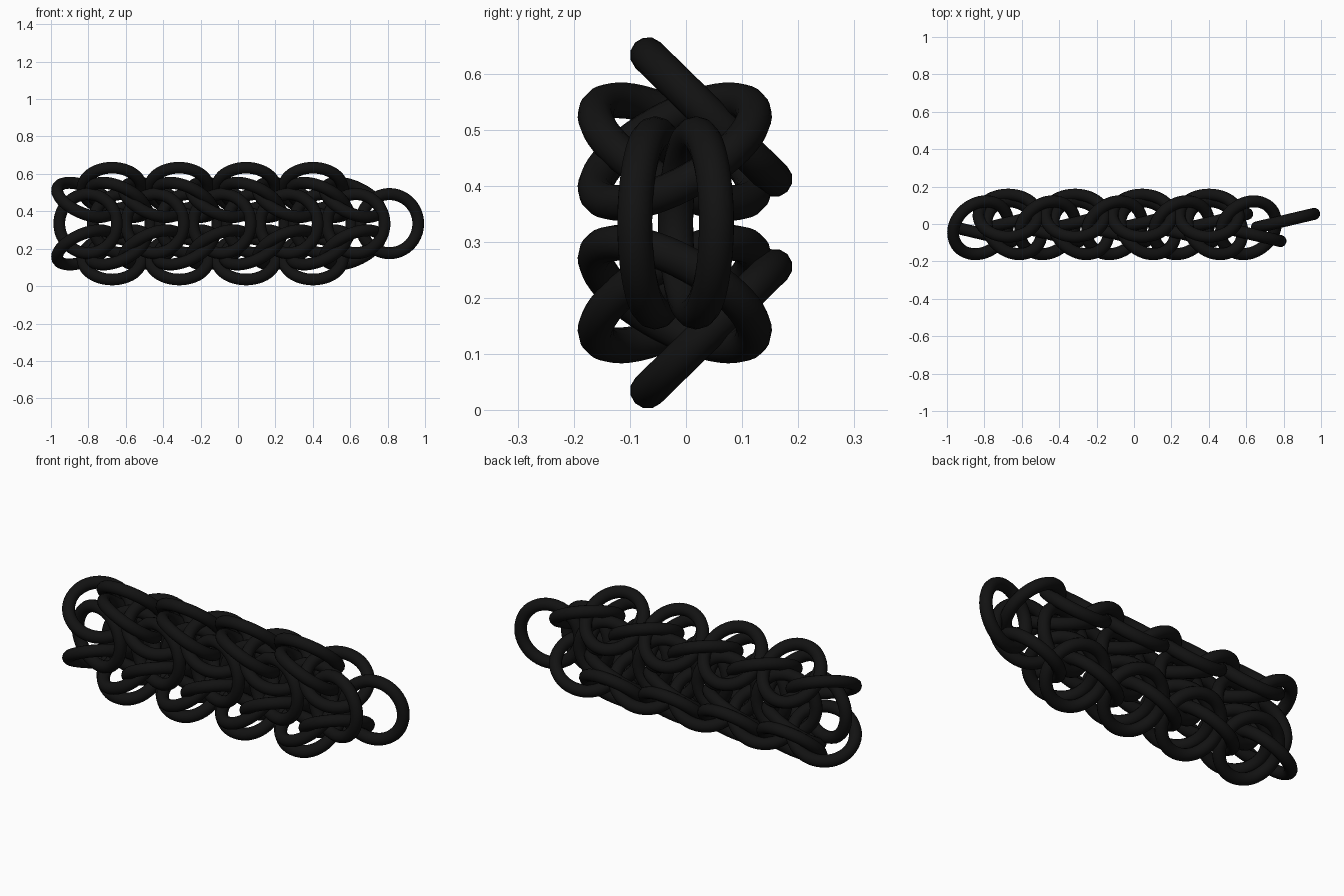
import bpy
from mathutils import Vector

if "Cube" in bpy.data.objects:
    bpy.data.objects.remove(bpy.data.objects["Cube"])

R, TUBE = 0.158, 0.032      # ring radius and wire radius
PITCH = 0.358               # spacing of rings along each row
MID_Z = 0.334               # the weave is mirrored above and below this height

mat = bpy.data.materials.new("black_wire")
mat.diffuse_color = (0.006, 0.006, 0.006, 1)
mat.use_nodes = True
mat.node_tree.nodes["Principled BSDF"].inputs["Base Color"].default_value = mat.diffuse_color


def ring(name, centre, normal):
    rot = Vector((0, 0, 1)).rotation_difference(Vector(normal)).to_euler()
    bpy.ops.mesh.primitive_torus_add(major_radius=R, minor_radius=TUBE,
                                     major_segments=48, minor_segments=12,
                                     location=centre, rotation=rot)
    ob = bpy.context.object
    ob.name = name
    ob.data.materials.append(mat)
    bpy.ops.object.shade_smooth()


def row(name, count, centre, normal, mirrored=True):
    x, y, z = centre
    nx, ny, nz = normal
    for i in range(count):
        px = x + i * PITCH
        if mirrored:
            ring(name + "_upper", (px, y, MID_Z + z), (nx, ny, nz))
            ring(name + "_lower", (px, y, MID_Z - z), (nx, ny, -nz))
        else:
            ring(name, (px, y, MID_Z + z), normal)


# central chain: two upright rows with opposite yaw
row("core_front_ring", 5, (-0.802, -0.055, 0), (0.23, 0.973, 0), False)
row("core_back_ring", 5, (-0.622, 0.018, 0), (-0.23, 0.973, 0), False)

# side rows: two interlinked rows leaning opposite ways
row("side_ring_a", 5, (-0.82, -0.02, 0.127), (0.366, -0.447, 0.813))
row("side_ring_b", 4, (-0.641, -0.02, 0.127), (0.366, 0.447, 0.813))

# outer edge rings
row("edge_ring", 4, (-0.673, 0.045, 0.1885), (0, 0.70, 0.715))
